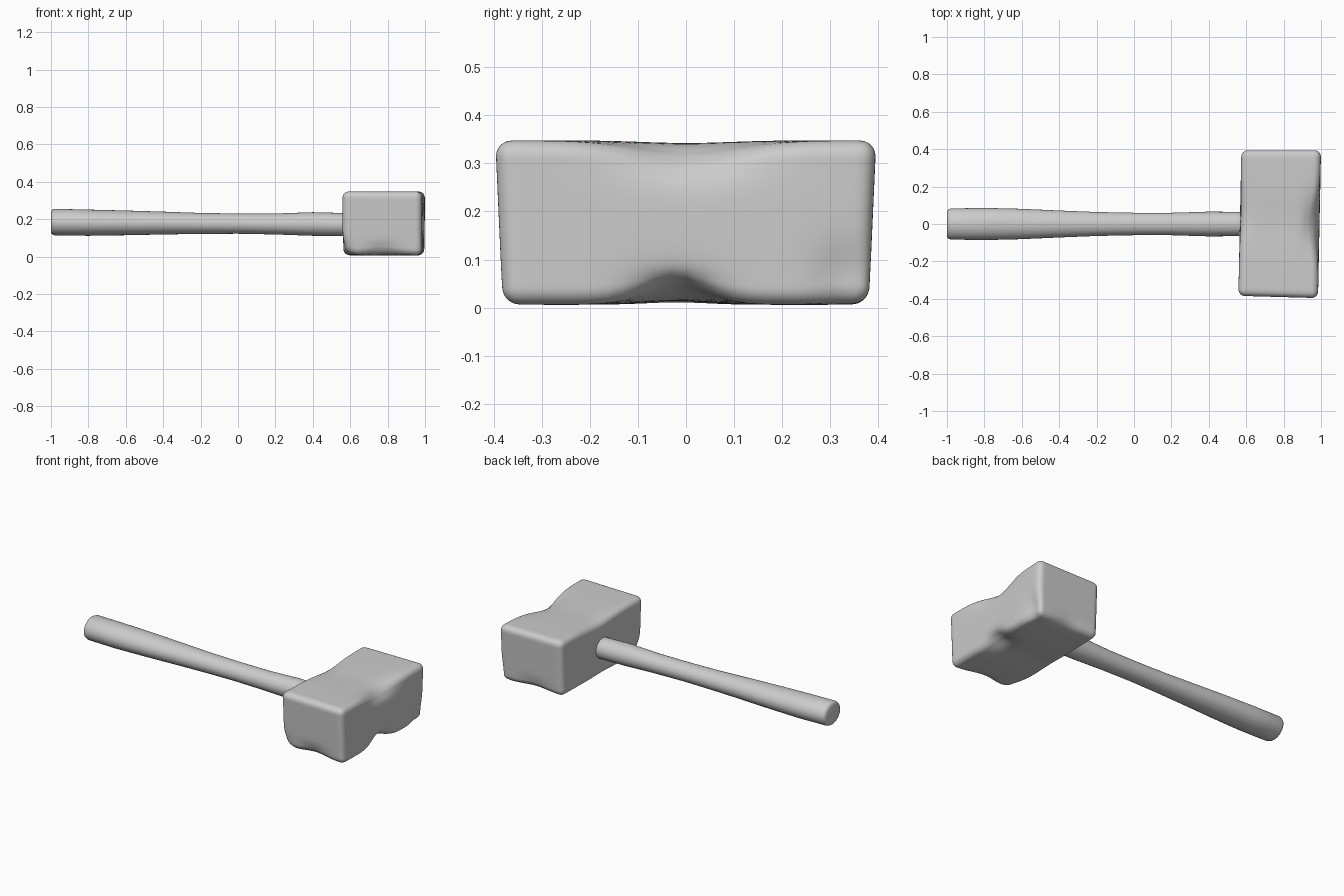
import bpy, bmesh, math
from mathutils import Vector

if "Cube" in bpy.data.objects:
    bpy.data.objects.remove(bpy.data.objects["Cube"])


def make_object(name, bm):
    bmesh.ops.recalc_face_normals(bm, faces=bm.faces[:])
    mesh = bpy.data.meshes.new(name)
    bm.to_mesh(mesh)
    bm.free()
    mesh.shade_smooth()
    ob = bpy.data.objects.new(name, mesh)
    bpy.context.collection.objects.link(ob)
    return ob


# Head: rounded block, worn down by soft dents
HALF = Vector((0.213, 0.386, 0.171))
CENTRE = Vector((0.779, 0.002, 0.177))
RADIUS = 0.035

# dent: centre, reach along each axis, push
DENTS = [
    ((0.99, 0.00, 0.35), (0.07, 0.15, 0.07), (-0.035, 0, -0.030)),   # top outer edge
    ((0.99, -0.02, 0.00), (0.09, 0.09, 0.06), (-0.035, 0, 0.040)),   # bottom outer edge
    ((0.57, -0.38, 0.01), (0.05, 0.12, 0.07), (0.022, 0.008, 0.012)),  # near inner corner
    ((0.57, 0.05, 0.35), (0.06, 0.14, 0.06), (0.008, 0, -0.012)),    # top inner edge
    ((0.77, -0.02, 0.00), (0.25, 0.09, 0.05), (0, 0, 0.008)),        # underside
    ((0.77, 0.00, 0.35), (0.25, 0.13, 0.05), (0, 0, -0.006)),        # top
    ((0.77, -0.38, 0.02), (0.10, 0.05, 0.05), (0, 0.012, 0.018)),    # near end, low edge
    ((0.77, 0.38, 0.02), (0.10, 0.05, 0.05), (0, -0.008, 0.012)),    # far end, low edge
    ((1.00, 0.33, 0.05), (0.05, 0.06, 0.08), (-0.018, 0, 0.010)),    # outer far corner
]

bm = bmesh.new()
bmesh.ops.create_cube(bm, size=2)
bmesh.ops.subdivide_edges(bm, edges=bm.edges[:], cuts=35, use_grid_fill=True)
inner = HALF - Vector((RADIUS,) * 3)
for v in bm.verts:
    # crowd the grid towards the edges, then round them
    p = Vector([h * math.sin(c * math.pi / 2) for c, h in zip(v.co, HALF)])
    q = Vector([max(-i, min(i, c)) for c, i in zip(p, inner)])
    d = p - q
    p = q + d.normalized() * RADIUS if d.length > 1e-6 else p
    # slight taper and skew of the block
    u, w, t = p.x / HALF.x, p.y / HALF.y, p.z / HALF.z
    p.x += 0.008 * w
    p.y *= 1 + 0.02 * t
    p.y += 0.006 * u * abs(w) * (w < 0) * -1
    p += CENTRE
    base = p.copy()
    for c, r, push in DENTS:
        k = sum(((base[i] - c[i]) / r[i]) ** 2 for i in range(3))
        p += Vector(push) * math.exp(-k)
    v.co = p
make_object("mallet_head", bm)

# Handle: lofted ellipses (x, z centre, half width y, half height z)
STATIONS = [
    (-1.000, 0.184, 0.066, 0.054), (-0.994, 0.184, 0.078, 0.066),
    (-0.980, 0.184, 0.083, 0.071), (-0.80, 0.181, 0.086, 0.070),
    (-0.60, 0.180, 0.081, 0.066), (-0.40, 0.179, 0.072, 0.061),
    (-0.20, 0.177, 0.064, 0.056), (0.00, 0.176, 0.060, 0.054),
    (0.20, 0.174, 0.060, 0.056), (0.40, 0.174, 0.066, 0.063),
    (0.55, 0.171, 0.065, 0.062), (0.60, 0.171, 0.065, 0.062),
]
SIDES = 48
bm = bmesh.new()
rings = []
for x, z, ry, rz in STATIONS:
    ring = []
    for i in range(SIDES):
        a = 2 * math.pi * i / SIDES
        ring.append(bm.verts.new((x, ry * math.cos(a), z + rz * math.sin(a))))
    rings.append(ring)
for a, b in zip(rings, rings[1:]):
    for i in range(SIDES):
        j = (i + 1) % SIDES
        bm.faces.new((a[i], a[j], b[j], b[i]))
bm.faces.new(rings[0])
bm.faces.new(rings[-1])
make_object("handle", bm)
